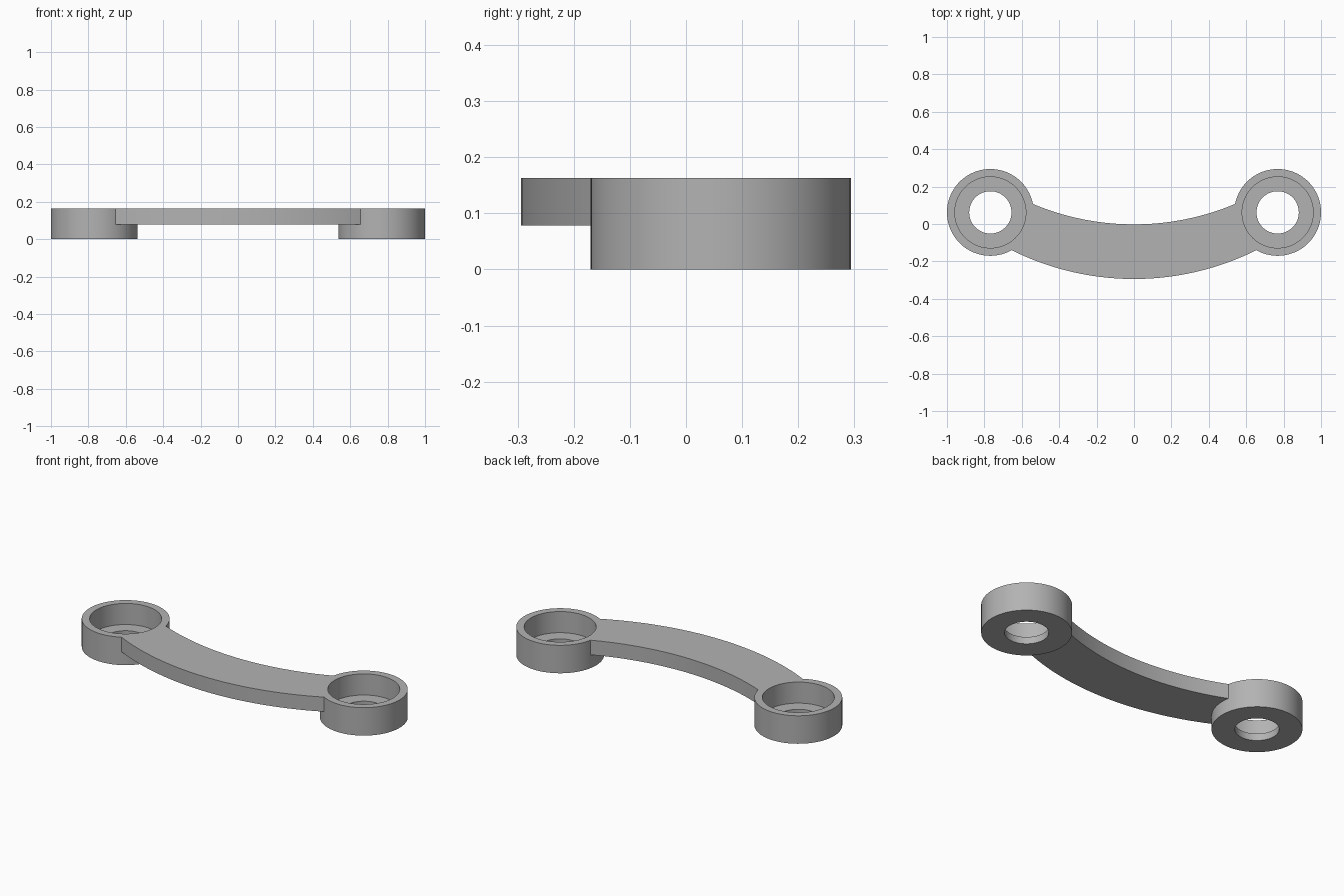
import bpy, bmesh, math

cube = bpy.data.objects.get("Cube")
if cube:
    bpy.data.objects.remove(cube, do_unlink=True)

TOP = 0.163            # overall height
ARM_BOTTOM = 0.078     # underside of the arm
CUP_X, CUP_Y = 0.768, 0.062
CUP_R, BORE_R, HOLE_R = 0.232, 0.19, 0.113
FLOOR = 0.04           # thickness of the cup floor

grey = bpy.data.materials.new("plain_grey")
grey.use_nodes = True
colour = (0.45, 0.45, 0.45, 1)
grey.diffuse_color = colour
grey.node_tree.nodes["Principled BSDF"].inputs["Base Color"].default_value = colour


def prism(name, outline, z0, z1):
    """Extrude a closed counter-clockwise outline from z0 to z1."""
    bm = bmesh.new()
    face = bm.faces.new([bm.verts.new((x, y, z0)) for x, y in outline])
    ext = bmesh.ops.extrude_face_region(bm, geom=[face], use_keep_orig=True)
    verts = [v for v in ext["geom"] if isinstance(v, bmesh.types.BMVert)]
    bmesh.ops.translate(bm, verts=verts, vec=(0, 0, z1 - z0))
    bmesh.ops.recalc_face_normals(bm, faces=bm.faces)
    mesh = bpy.data.meshes.new(name)
    bm.to_mesh(mesh)
    bm.free()
    mesh.materials.append(grey)
    obj = bpy.data.objects.new(name, mesh)
    bpy.context.collection.objects.link(obj)
    return obj


def disc(name, side, radius, z0, z1, n=96):
    ring = [(side * CUP_X + radius * math.cos(math.tau * i / n),
             CUP_Y + radius * math.sin(math.tau * i / n)) for i in range(n)]
    return prism(name, ring, z0, z1)


def arc(low_y, radius, half_width, n=48):
    """Shallow arc bowed toward the front, from left end to right end."""
    a = math.asin(half_width / radius)
    return [(radius * math.sin(t), low_y + radius * (1 - math.cos(t)))
            for t in (a * (2 * i / n - 1) for i in range(n + 1))]


def boolean(target, other, operation):
    mod = target.modifiers.new(operation.lower(), 'BOOLEAN')
    mod.operation = operation
    mod.solver = 'EXACT'
    mod.object = other
    bpy.context.view_layer.objects.active = target
    bpy.ops.object.modifier_apply(modifier=mod.name)
    bpy.data.objects.remove(other, do_unlink=True)


# Curved arm between the cups
front_edge = arc(-0.294, 1.465, 0.72)
back_edge = arc(-0.002, 1.39, 0.62)
link = prism("curved_link", front_edge + back_edge[::-1], ARM_BOTTOM, TOP)

# Cups joined to the arm, then bored out
for side in (-1, 1):
    boolean(link, disc("cup", side, CUP_R, 0, TOP), 'UNION')
for side in (-1, 1):
    boolean(link, disc("bore", side, BORE_R, FLOOR, TOP + 0.1), 'DIFFERENCE')
    boolean(link, disc("through_hole", side, HOLE_R, -0.1, FLOOR + 0.05), 'DIFFERENCE')

# Smooth walls, sharp rims
bpy.ops.object.select_all(action='DESELECT')
link.select_set(True)
bpy.context.view_layer.objects.active = link
bpy.ops.object.shade_smooth_by_angle(angle=math.radians(30))
